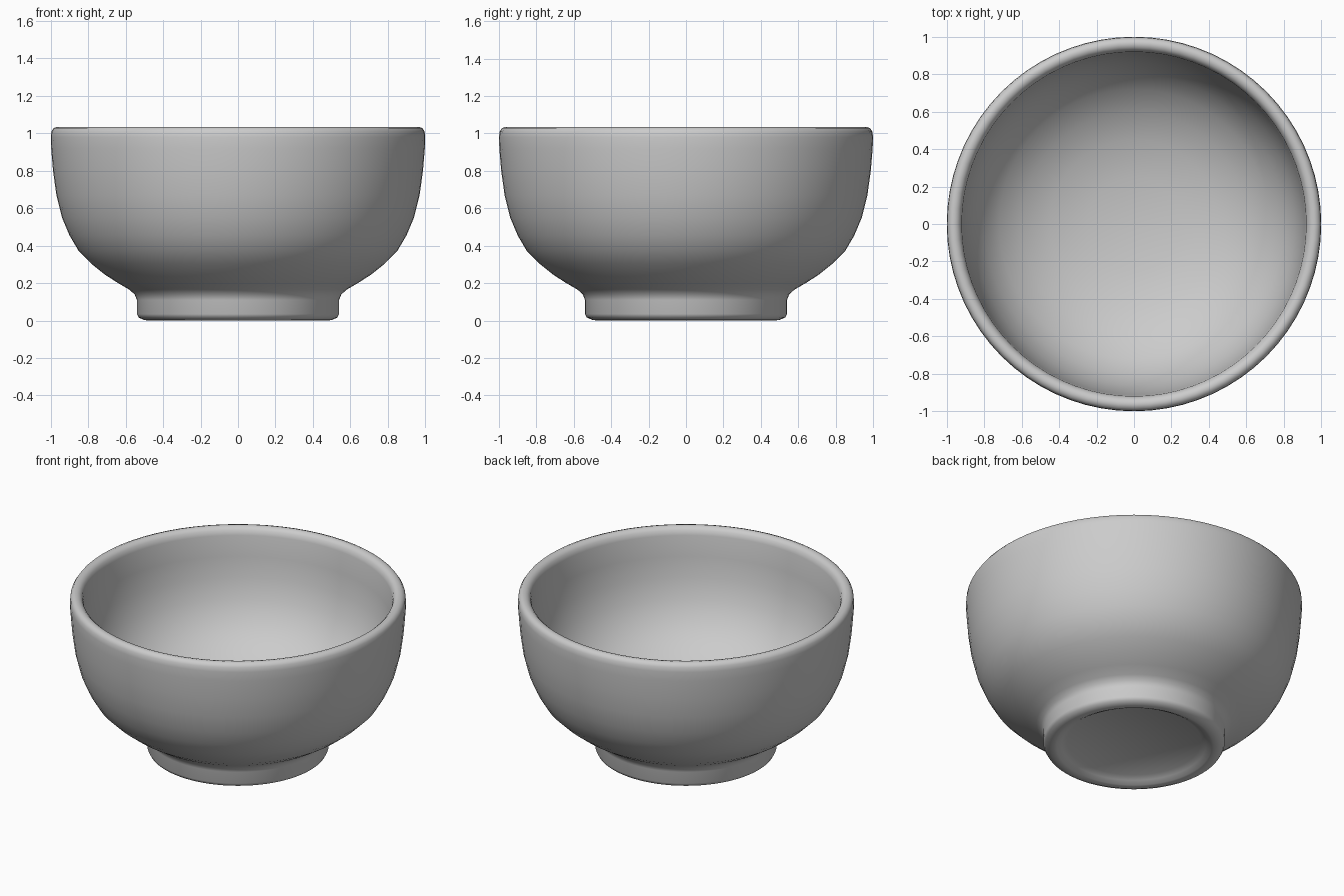
import bpy, bmesh, math
from mathutils import Vector

cube = bpy.data.objects.get("Cube")
if cube:
    bpy.data.objects.remove(cube, do_unlink=True)

# Glaze colour
glaze = bpy.data.materials.new("grey glaze")
glaze.use_nodes = True
colour = (0.6, 0.6, 0.6, 1.0)
glaze.diffuse_color = colour
glaze.node_tree.nodes["Principled BSDF"].inputs["Base Color"].default_value = colour

# Cross-section (radius, height) from the underside, up the outside, over the rim, down the inside
underside = [(0, 0.04), (0.40, 0.04), (0.43, 0.02), (0.46, 0.004)]
foot = [(0.475, 0.0), (0.50, 0.003), (0.53, 0.016), (0.54, 0.035), (0.54, 0.11), (0.552, 0.14)]
outside = [(0.58, 0.165), (0.64, 0.2), (0.71, 0.245), (0.785, 0.305), (0.85, 0.37), (0.90, 0.455),
           (0.94, 0.55), (0.97, 0.67), (0.988, 0.80), (0.998, 0.92), (1.0, 0.98)]
rim = [(0.997, 1.01), (0.985, 1.028), (0.965, 1.035), (0.945, 1.03), (0.928, 1.015), (0.92, 0.985)]
inside = [(0.912, 0.85), (0.895, 0.72), (0.86, 0.59), (0.80, 0.475), (0.72, 0.385),
          (0.60, 0.30), (0.45, 0.235), (0.25, 0.195), (0, 0.18)]
profile = underside + foot + outside + rim + inside

# Lathe the cross-section into the bowl
bm = bmesh.new()
verts = [bm.verts.new((r, 0, z)) for r, z in profile]
edges = [bm.edges.new(pair) for pair in zip(verts, verts[1:])]
bmesh.ops.spin(bm, geom=verts + edges, cent=Vector((0, 0, 0)), axis=Vector((0, 0, 1)),
               angle=math.tau, steps=72, use_duplicate=False)
bmesh.ops.remove_doubles(bm, verts=bm.verts[:], dist=0.0005)
bmesh.ops.recalc_face_normals(bm, faces=bm.faces[:])
mesh = bpy.data.meshes.new("bowl")
bm.to_mesh(mesh)
bm.free()
mesh.materials.append(glaze)

bowl = bpy.data.objects.new("bowl", mesh)
bpy.context.collection.objects.link(bowl)
bpy.ops.object.select_all(action="DESELECT")
bowl.select_set(True)
bpy.context.view_layer.objects.active = bowl
bpy.ops.object.shade_smooth_by_angle(angle=math.radians(50))
